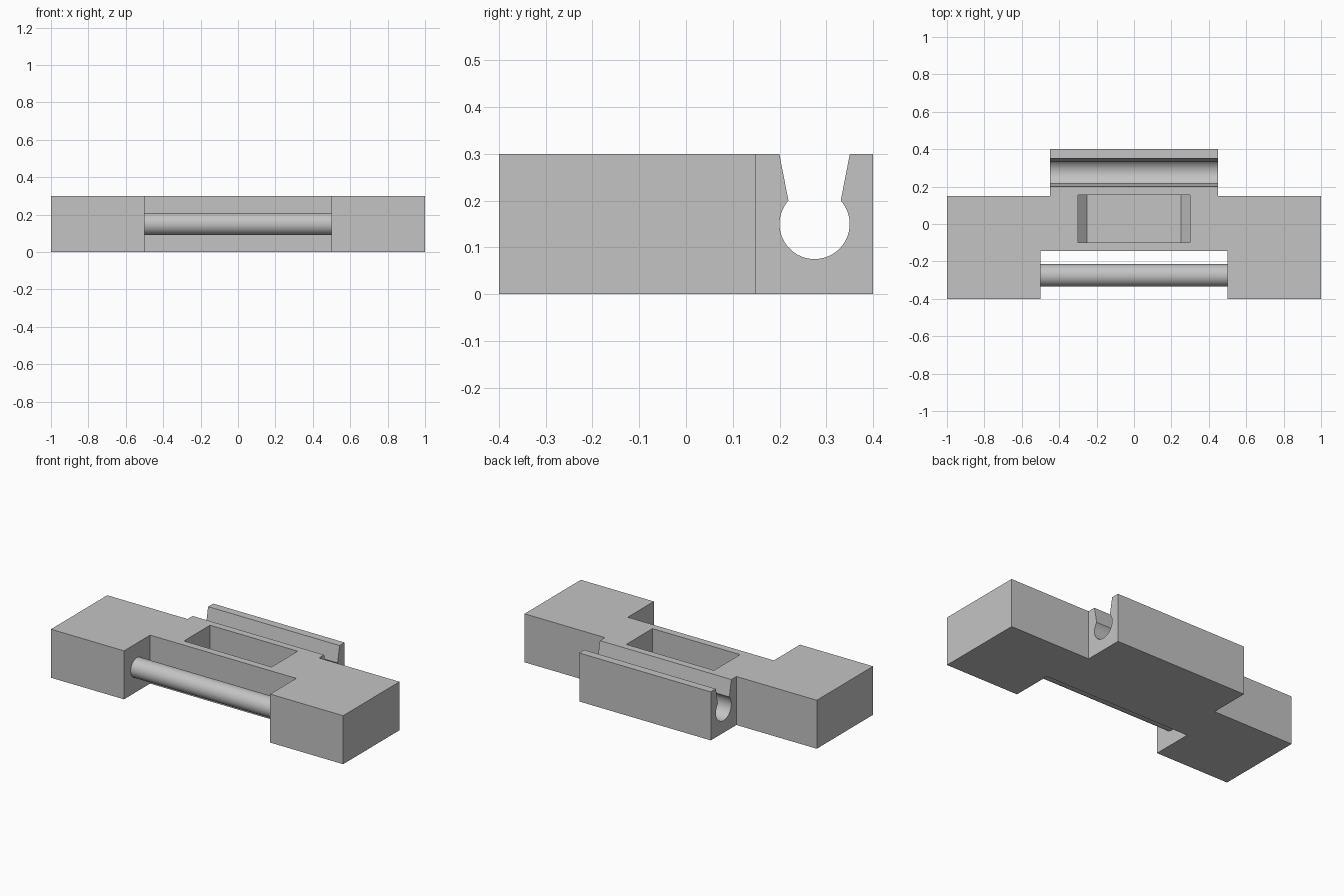
import bpy
import bmesh
import math
from mathutils import Vector

default = bpy.data.objects.get("Cube")
if default:
    bpy.data.objects.remove(default, do_unlink=True)

grey = bpy.data.materials.new("plain grey")
grey.use_nodes = True
grey.diffuse_color = (0.55, 0.55, 0.55, 1)
grey.node_tree.nodes["Principled BSDF"].inputs["Base Color"].default_value = (0.55, 0.55, 0.55, 1)


def prism(name, points, direction):
    """Extrude a closed outline of 3D points along a direction."""
    bm = bmesh.new()
    face = bm.faces.new([bm.verts.new(p) for p in points])
    result = bmesh.ops.extrude_face_region(bm, geom=[face])
    moved = [g for g in result["geom"] if isinstance(g, bmesh.types.BMVert)]
    bmesh.ops.translate(bm, verts=moved, vec=Vector(direction))
    bmesh.ops.recalc_face_normals(bm, faces=bm.faces)
    mesh = bpy.data.meshes.new(name)
    bm.to_mesh(mesh)
    bm.free()
    mesh.materials.append(grey)
    obj = bpy.data.objects.new(name, mesh)
    bpy.context.collection.objects.link(obj)
    return obj


def activate(obj):
    bpy.ops.object.select_all(action="DESELECT")
    obj.select_set(True)
    bpy.context.view_layer.objects.active = obj


def cut(target, cutter):
    """Subtract the cutter and discard it."""
    cutter.hide_render = True
    activate(target)
    mod = target.modifiers.new("cut", "BOOLEAN")
    mod.operation = "DIFFERENCE"
    mod.solver = "EXACT"
    mod.object = cutter
    bpy.ops.object.modifier_apply(modifier=mod.name)
    bpy.data.objects.remove(cutter, do_unlink=True)


# Main block: mirrored plan with a front notch and a rear clip bar
half = [(0.5, -0.145), (0.5, -0.4), (1, -0.4), (1, 0.15), (0.45, 0.15), (0.45, 0.4)]
plan = half + [(-x, y) for x, y in reversed(half)]
body = prism("body", [(x, y, 0) for x, y in plan], (0, 0, 0.3))

# Blind pocket with chamfered ends at the floor
side = [(0.25, 0.05), (0.3, 0.1), (0.3, 0.4)]
section = side + [(-x, z) for x, z in reversed(side)]
cut(body, prism("pocket_cutter", [(x, -0.1, z) for x, z in section], (0, 0.255, 0)))

# Snap groove: round channel opening into a flared slot
cy, cz, radius, steps = 0.275, 0.15, 0.075, 56
start = math.asin(0.05 / radius)
sweep = math.pi + 2 * start
arc = [(cy - radius * math.cos(start - sweep * i / steps),
        cz + radius * math.sin(start - sweep * i / steps)) for i in range(steps + 1)]
# Continue the flare above the top face so the cut is clean
groove = arc + [(cy + 0.095, 0.4), (cy - 0.095, 0.4)]
cut(body, prism("groove_cutter", [(-0.6, y, z) for y, z in groove], (1.2, 0, 0)))
activate(body)
bpy.ops.object.shade_smooth_by_angle(angle=math.radians(20))

# Hinge rod across the front notch
bpy.ops.mesh.primitive_cylinder_add(vertices=64, radius=0.06, depth=1.0,
                                    location=(0, -0.275, 0.15),
                                    rotation=(0, math.pi / 2, 0))
rod = bpy.context.object
rod.name = "hinge_rod"
rod.data.materials.append(grey)
bpy.ops.object.shade_smooth_by_angle(angle=math.radians(30))
